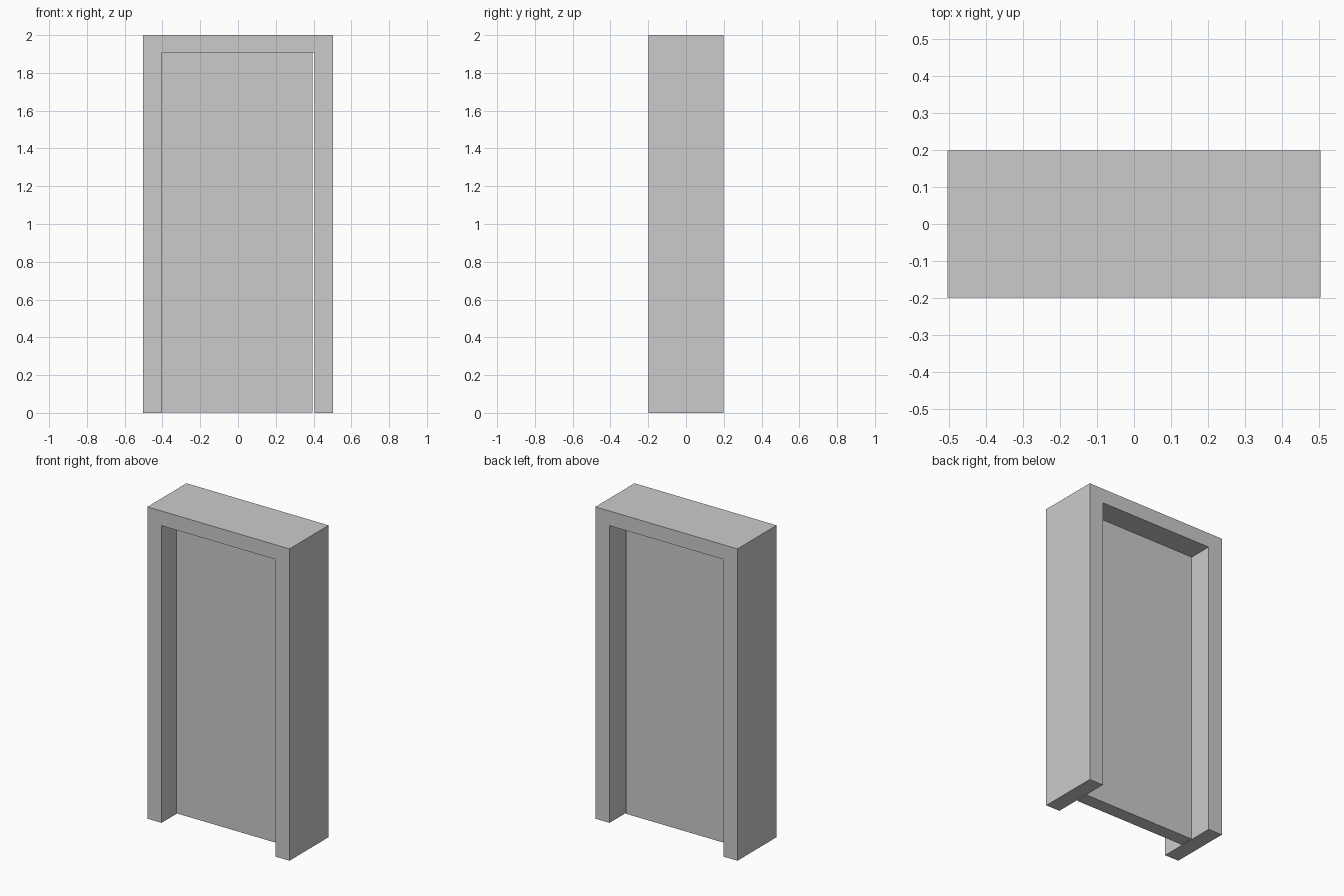
import bpy
import bmesh

if "Cube" in bpy.data.objects:
    bpy.data.objects.remove(bpy.data.objects["Cube"])

HALF_W, HALF_D, HEIGHT = 0.504, 0.198, 2.0   # outer frame
OPEN_W, OPEN_H = 0.404, 1.906                # opening half width and height
PANEL_D, GAP = 0.044, 0.009                  # panel half thickness, latch-side gap


def extrude_profile(name, points, half_depth):
    """Solid from an x-z outline, centred on y = 0."""
    bm = bmesh.new()
    face = bm.faces.new([bm.verts.new((x, -half_depth, z)) for x, z in points])
    result = bmesh.ops.extrude_face_region(bm, geom=[face], use_keep_orig=True)
    moved = [g for g in result["geom"] if isinstance(g, bmesh.types.BMVert)]
    bmesh.ops.translate(bm, verts=moved, vec=(0, 2 * half_depth, 0))
    bmesh.ops.recalc_face_normals(bm, faces=bm.faces)
    mesh = bpy.data.meshes.new(name)
    bm.to_mesh(mesh)
    bm.free()
    obj = bpy.data.objects.new(name, mesh)
    bpy.context.collection.objects.link(obj)
    return obj


# Frame: one arch-shaped outline, two jambs and a lintel
half = [(HALF_W, HEIGHT), (HALF_W, 0), (OPEN_W, 0), (OPEN_W, OPEN_H)]
extrude_profile("door_frame", half + [(-x, z) for x, z in reversed(half)], HALF_D)

# Door panel: recessed equally on both sides, narrow gap on the right
left, right = -OPEN_W, OPEN_W - GAP
extrude_profile("door_panel",
                [(left, 0.002), (right, 0.002), (right, OPEN_H), (left, OPEN_H)],
                PANEL_D)
